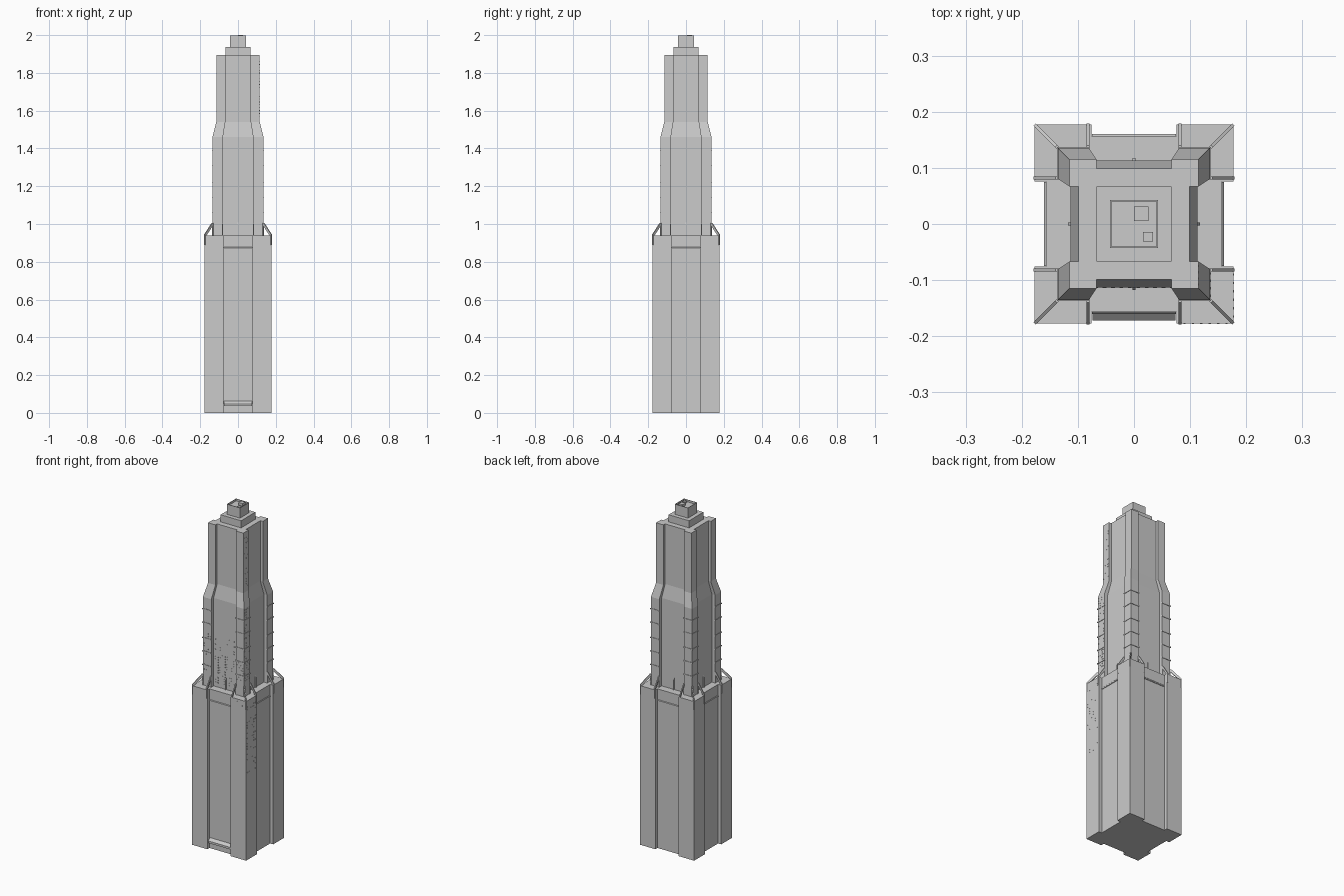
import bpy, bmesh, math, random
from mathutils import Matrix, Vector

if "Cube" in bpy.data.objects:
    bpy.data.objects.remove(bpy.data.objects["Cube"])

random.seed(4)


def finish(name, bm):
    bmesh.ops.recalc_face_normals(bm, faces=bm.faces[:])
    me = bpy.data.meshes.new(name)
    bm.to_mesh(me)
    bm.free()
    ob = bpy.data.objects.new(name, me)
    bpy.context.collection.objects.link(ob)
    return ob


def add_box(bm, x0, x1, y0, y1, z0, z1):
    m = Matrix.Translation(((x0 + x1) / 2, (y0 + y1) / 2, (z0 + z1) / 2))
    bmesh.ops.create_cube(bm, size=1, matrix=m @ Matrix.Diagonal((x1 - x0, y1 - y0, z1 - z0, 1)))


def add_prism(bm, profile, thick, mat):
    # radial profile (r, z) extruded sideways, then placed by mat
    a = [bm.verts.new(mat @ Vector((r, -thick / 2, z))) for r, z in profile]
    b = [bm.verts.new(mat @ Vector((r, thick / 2, z))) for r, z in profile]
    bm.faces.new(a)
    bm.faces.new(b[::-1])
    for i in range(len(a)):
        j = (i + 1) % len(a)
        bm.faces.new((a[i], b[i], b[j], a[j]))


def notched(h, n, r):
    # square plan with a shallow recess in the middle of every side
    q = [(n, -r), (n, -h), (h, -h), (h, -n), (r, -n)]
    pts = []
    for k in range(4):
        for x, y in q:
            for _ in range(k):
                x, y = -y, x
            pts.append((x, y))
    return pts


def loft(name, levels):
    bm = bmesh.new()
    rings = [[bm.verts.new((x, y, z)) for x, y in notched(h, n, r)] for z, h, n, r in levels]
    for a, b in zip(rings, rings[1:]):
        for i in range(20):
            j = (i + 1) % 20
            bm.faces.new((a[i], a[j], b[j], b[i]))
    bm.faces.new(rings[0])
    bm.faces.new(rings[-1])
    return finish(name, bm)


def quarter(k):
    return Matrix.Rotation(k * math.pi / 2, 4, 'Z')


# Main masses
loft("lower_block", [(0, .177, .076, .157), (.94, .177, .076, .157)])
loft("upper_shaft", [(.94, .135, .08, .113), (1.46, .135, .08, .113),
                     (1.54, .115, .067, .099), (1.895, .115, .067, .099)])

# Stepped crown
bm = bmesh.new()
add_box(bm, -.067, .067, -.067, .067, 1.895, 1.937)
finish("crown_tier", bm)
bm = bmesh.new()
add_box(bm, -.043, .043, -.043, .043, 1.937, 1.985)
for k in range(4):
    b = bmesh.new()
    add_box(b, -.043, .043, .040, .043, 1.985, 1.997)
    b.transform(quarter(k))
    tmp = bpy.data.meshes.new("tmp")
    b.to_mesh(tmp)
    b.free()
    bm.from_mesh(tmp)
    bpy.data.meshes.remove(tmp)
finish("crown_cap_with_parapet", bm)
bm = bmesh.new()
add_box(bm, 0, .026, .005, .031, 1.985, 2.0)
add_box(bm, .016, .034, -.031, -.014, 1.985, 1.995)
finish("roof_units", bm)

# Sloped buttresses with piers running down the lower block
straight = [(.133, .94), (.133, 1.005), (.140, 1.005), (.179, .945), (.179, .89),
            (.175, .89), (.175, .937), (.170, .94), (.137, .99), (.137, .94)]
diagonal = [(r * math.sqrt(2) * .99, z) for r, z in straight]
bm = bmesh.new()
for k in range(4):
    for s in (-1, 1):
        add_prism(bm, straight, .006, quarter(k) @ Matrix.Translation((0, s * .082, 0)))
    add_prism(bm, diagonal, .006, Matrix.Rotation(math.pi / 4 + k * math.pi / 2, 4, 'Z'))
finish("buttresses", bm)

# Horizontal string courses wrapping the shaft corners
bm = bmesh.new()
for z in (1.06, 1.14, 1.22, 1.31, 1.39):
    for sx in (-1, 1):
        for sy in (-1, 1):
            xs = sorted((sx * .079, sx * .1375))
            ys = sorted((sy * .079, sy * .1375))
            xo = sorted((sx * .133, sx * .1375))
            yo = sorted((sy * .133, sy * .1375))
            add_box(bm, *xs, *yo, z - .003, z + .003)
            add_box(bm, *xo, *ys, z - .003, z + .003)
finish("string_courses", bm)

# Ledges in the lower recesses and slim fins above them
bm = bmesh.new()
for k in range(4):
    add_prism(bm, [(.155, .868), (.160, .868), (.160, .874), (.155, .880)], .15, quarter(k))
finish("recess_ledges", bm)
bm = bmesh.new()
for k in range(4):
    add_prism(bm, [(.112, .94), (.118, .94), (.118, 1.0), (.112, 1.01)], .005, quarter(k))
finish("recess_fins", bm)

# Entrance canopy on the front
bm = bmesh.new()
add_prism(bm, [(.155, .036), (.172, .036), (.172, .048), (.155, .064)], .148, quarter(3))
finish("entrance_canopy", bm)


# Small window panels: grid along one wall, some left out at random
def windows(name, side, wall, u0, u1, cols, z0, z1, rows, keep, w=.007, h=.006):
    bm = bmesh.new()
    for i in range(cols):
        for j in range(rows):
            if random.random() > keep:
                continue
            u = u0 + (u1 - u0) * i / (cols - 1)
            z = z0 + (z1 - z0) * j / (rows - 1)
            if side == "front":
                add_box(bm, u - w / 2, u + w / 2, -wall - .001, -wall + .001, z - h / 2, z + h / 2)
            else:
                add_box(bm, wall - .001, wall + .001, u - w / 2, u + w / 2, z - h / 2, z + h / 2)
    finish(name, bm)


windows("front_recess_windows", "front", .113, -.068, .068, 10, .965, 1.13, 12, .85)
windows("front_recess_upper_windows", "front", .113, -.068, .068, 10, 1.16, 1.25, 7, .3, .004, .004)
windows("front_corner_windows", "front", .135, .088, .128, 4, 1.03, 1.13, 8, .95)
windows("front_left_corner_windows", "front", .135, -.128, -.088, 4, 1.02, 1.25, 16, .3, .004, .004)
windows("right_corner_windows", "right", .135, -.128, -.088, 4, 1.03, 1.13, 8, .95)
windows("right_corner_upper_windows", "right", .135, -.128, -.088, 4, 1.16, 1.45, 20, .4, .004, .004)
windows("right_top_windows", "right", .115, -.108, -.075, 4, 1.57, 1.86, 20, .4, .004, .004)
windows("right_lower_windows", "right", .177, -.165, -.09, 6, .5, .92, 28, .4, .004, .004)
windows("front_lower_windows", "front", .177, .09, .165, 6, .89, .925, 3, .5, .004, .004)
